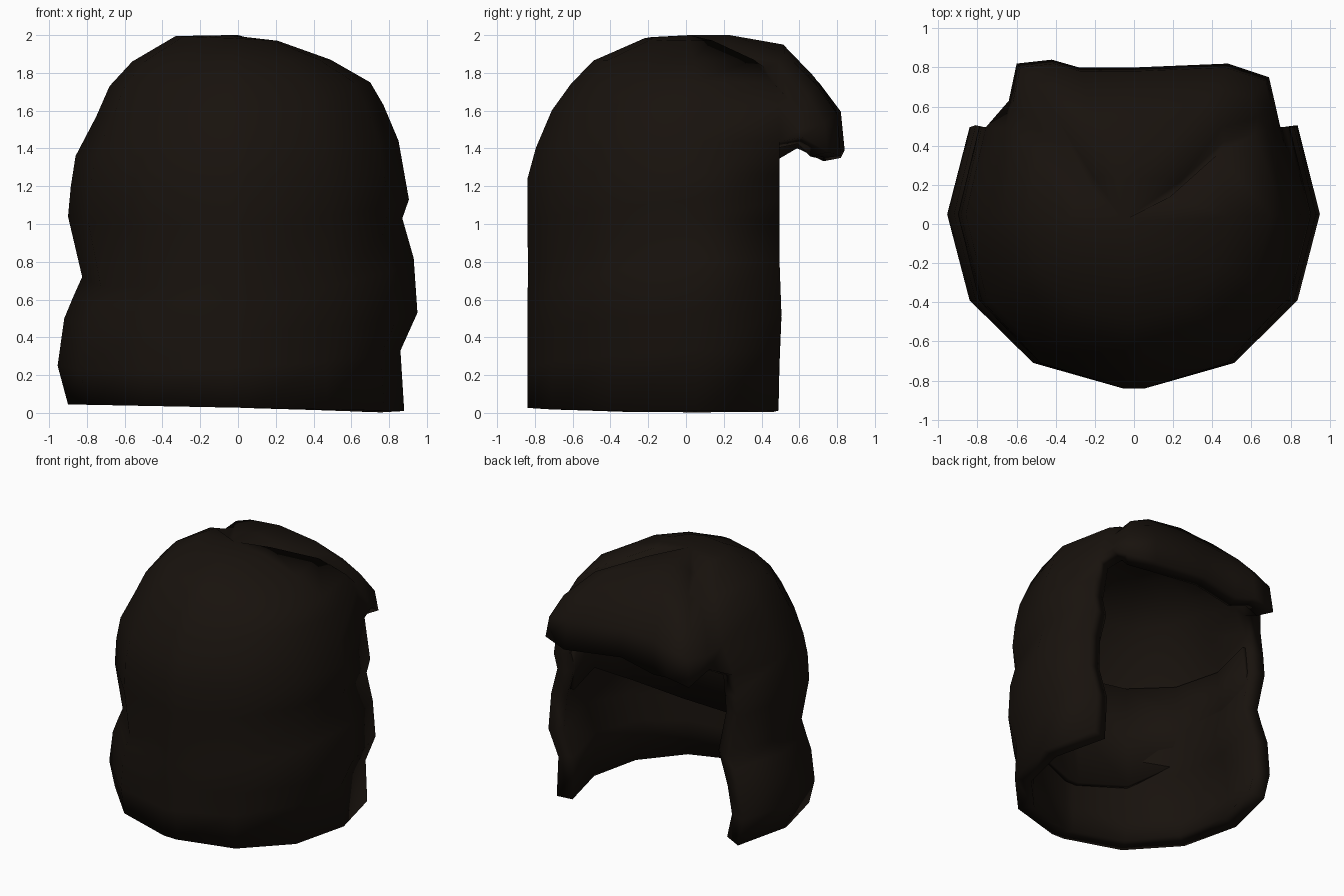
import bpy

if "Cube" in bpy.data.objects:
    bpy.data.objects.remove(bpy.data.objects["Cube"])

# Horizontal outline of the shell: open U running left -> front -> right (unit x, real y)
HALF = [(-.88, .5), (-1, .05), (-.88, -.39), (-.54, -.71), (-.06, -.84)]
U = HALF + [(-x, y) for x, y in reversed(HALF)]

# Lower lip of the overhanging fringe, right -> left
FRINGE = [(.72, .62, 1.46), (.69, .75, 1.38), (.48, .82, 1.36), (0, .80, 1.42),
          (-.28, .80, 1.36), (-.42, .84, 1.39), (-.6, .82, 1.35), (-.64, .63, 1.43)]

# Wall rows: z left, z right, x left, x right, front depth, side end y, sag at the front
WALL = [(.045, .01, .90, .88, .84, .49, 0),
        (.25, .33, .955, .86, .84, .495, .05),
        (.50, .53, .92, .95, .84, .505, .08),
        (.62, .82, .87, .93, .84, .495, .12),
        (.72, 1.03, .825, .87, .835, .495, .15),
        (1.04, 1.13, .90, .905, .84, .495, .08),
        (1.20, 1.27, .885, .88, .84, .495, 0),
        (1.36, 1.44, .86, .85, .795, .495, 0)]
# Crown rows add: fringe y, fringe x scale, fringe z
CROWN = [(1.57, 1.63, .75, .77, .71, .49, 0, .81, .97, 1.63),
         (1.73, 1.75, .68, .70, .61, .46, 0, .70, .88, 1.78),
         (1.86, 1.87, .56, .49, .49, .36, 0, .53, .64, 1.95),
         (1.995, 1.97, .33, .21, .22, .14, 0, .24, .34, 2.0)]


def row_points(r):
    zl, zr, xl, xr, yf, ye, sag = r[:7]
    pts = []
    for x, y in U:
        front = max(0, -y / .84)
        pts.append((x * (xl if x < 0 else xr),
                    y / .84 * yf if y < 0 else y / .5 * ye,
                    zl + (zr - zl) * (x + 1) / 2 - sag * front))
    return pts


def fringe_points(r):
    ye, fy, k, fz = r[5], r[7], r[8], r[9]
    return [(x * k, ye + (y - .5) / .33 * (fy - ye),
             fz - .2 * x * x - (.12 * (.8 - y) if y < .7 else 0)) for x, y, z in FRINGE]


def make_shell(name, rings, thickness, cap=None):
    verts, starts, faces = [], [], []
    for ring in rings:
        starts.append(len(verts))
        verts += ring
    for k in range(len(rings) - 1):
        a, b = starts[k], starts[k + 1]
        n, m = len(rings[k]), len(rings[k + 1])
        closed = n == m and n > len(U)
        for i in range(n if closed else min(n, m) - 1):
            j = (i + 1) % n
            faces.append((a + i, a + j, b + j, b + i))
    if cap:
        verts.append(cap)
        s, n = starts[-1], len(rings[-1])
        faces += [(s + i, s + (i + 1) % n, len(verts) - 1) for i in range(n)]
    me = bpy.data.meshes.new(name)
    me.from_pydata(verts, [], faces)
    for p in me.polygons:
        p.use_smooth = True
    me.materials.append(mat)
    ob = bpy.data.objects.new(name, me)
    bpy.context.collection.objects.link(ob)
    sol = ob.modifiers.new("thickness", 'SOLIDIFY')
    sol.thickness = thickness
    sol.offset = -1
    return ob


mat = bpy.data.materials.new("dark_brown")
mat.diffuse_color = (.009, .006, .004, 1)
mat.use_nodes = True
mat.node_tree.nodes["Principled BSDF"].inputs["Base Color"].default_value = mat.diffuse_color

# Hood: open walls, then closed crown rings with the fringe
rings = [row_points(r) for r in WALL]
rings[-1] += FRINGE
rings += [row_points(r) + fringe_points(r) for r in CROWN]
make_shell("hood", rings, .12, cap=(-.05, .02, 2.0))

# Inner layer ending in a curved lip inside the hood
LINING = [(.85, .85, .80, .80, .70, .44, .45),
          (1.05, 1.05, .79, .79, .71, .44, .20),
          (1.25, 1.28, .77, .77, .70, .44, 0)]
make_shell("inner_lining", [row_points(r) for r in LINING], .04)
